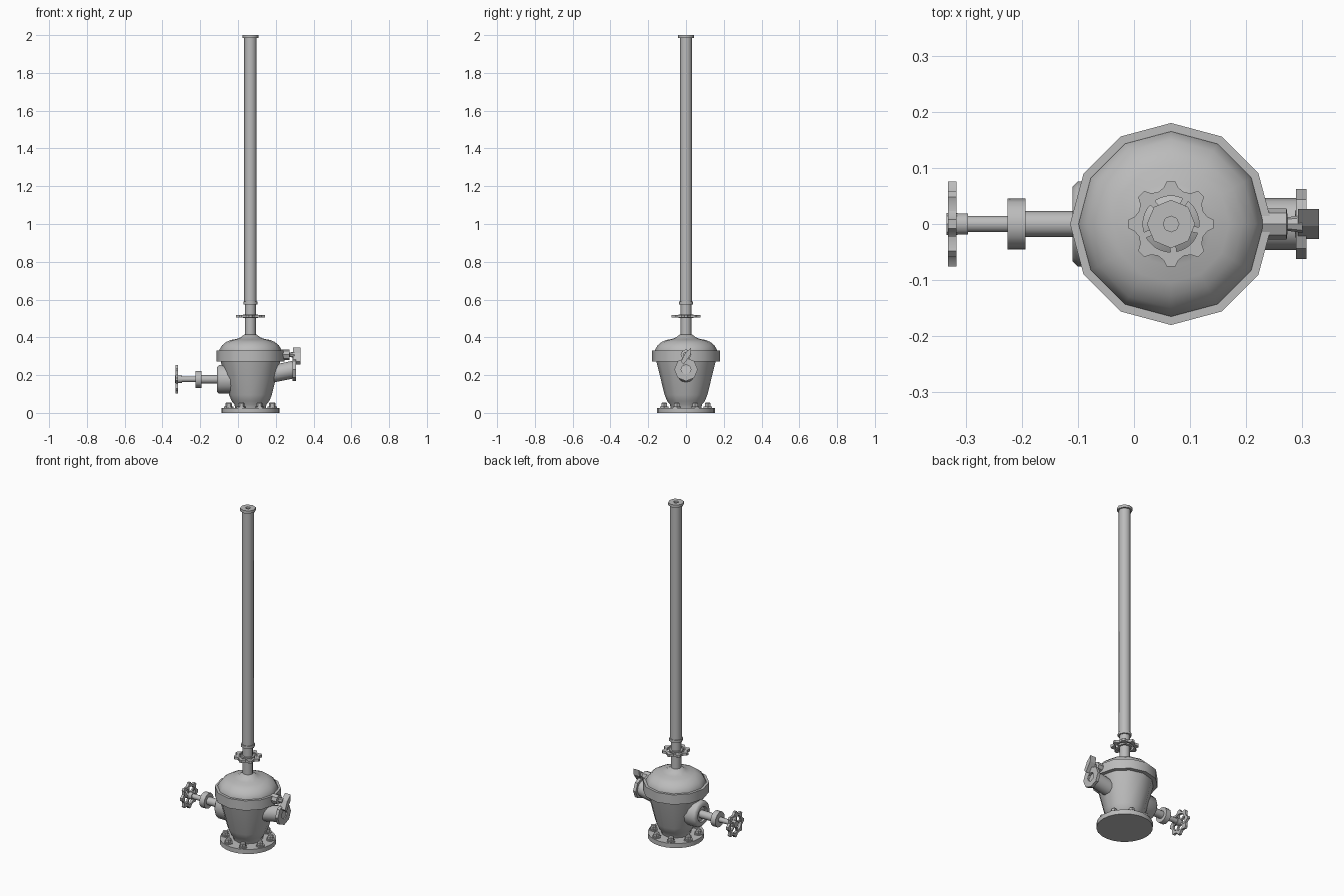
import bpy, bmesh, math
from mathutils import Matrix, Vector

cube = bpy.data.objects.get("Cube")
if cube:
    bpy.data.objects.remove(cube)

grey = bpy.data.materials.new("cast iron grey")
grey.use_nodes = True
colour = (0.5, 0.5, 0.5, 1)
grey.diffuse_color = colour
grey.node_tree.nodes["Principled BSDF"].inputs["Base Color"].default_value = colour

AXIS = 0.066  # x of the upright axis
UP = Vector((0, 0, 1))


def finish(name, bm, origin, direction, smooth=50):
    """Turn a part built along z into an object pointing along direction."""
    bmesh.ops.recalc_face_normals(bm, faces=bm.faces)
    turn = UP.rotation_difference(Vector(direction)).to_matrix().to_4x4()
    bm.transform(Matrix.Translation(origin) @ turn)
    mesh = bpy.data.meshes.new(name)
    bm.to_mesh(mesh)
    bm.free()
    mesh.materials.append(grey)
    obj = bpy.data.objects.new(name, mesh)
    bpy.context.collection.objects.link(obj)
    if smooth:
        bpy.ops.object.select_all(action='DESELECT')
        obj.select_set(True)
        bpy.context.view_layer.objects.active = obj
        bpy.ops.object.shade_smooth_by_angle(angle=math.radians(smooth))
    return obj


def polar(r, a, z=0):
    return (r * math.cos(a), r * math.sin(a), z)


def lathe(name, profile, sides, origin=(AXIS, 0, 0), direction=UP, smooth=50):
    """Revolve (radius, height) points, closing both ends."""
    bm = bmesh.new()
    rings = [[bm.verts.new(polar(r, math.tau * i / sides, z)) for i in range(sides)]
             for r, z in profile]
    for low, high in zip(rings, rings[1:]):
        for i in range(sides):
            j = (i + 1) % sides
            bm.faces.new((low[i], low[j], high[j], high[i]))
    bm.faces.new(rings[0])
    bm.faces.new(rings[-1])
    return finish(name, bm, origin, direction, smooth)


def handwheel(name, origin, direction, hub, thick=0.015):
    """Knobbed rim with five spokes."""
    bm = bmesh.new()
    sector = [(-0.1, 0.076), (0.1, 0.076), (0.2, 0.066), (0.39, 0.061), (0.585, 0.066)]
    outline = [(a + math.tau * k / 8, r) for k in range(8) for a, r in sector]
    half = thick / 2
    loops = []
    for inner, z in ((False, -half), (False, half), (True, half), (True, -half)):
        loops.append([bm.verts.new(polar(0.05 if inner else r, a, z)) for a, r in outline])
    n = len(outline)
    for k in range(4):
        a, b = loops[k], loops[(k + 1) % 4]
        for i in range(n):
            j = (i + 1) % n
            bm.faces.new((a[i], a[j], b[j], b[i]))
    for k in range(5):
        spoke = Matrix.Rotation(math.radians(59 + 72 * k), 4, 'Z')
        spoke = spoke @ Matrix.Translation((0.03, 0, 0)) @ Matrix.Diagonal((0.05, 0.011, 0.01, 1))
        bmesh.ops.create_cube(bm, size=1, matrix=spoke)
    bmesh.ops.create_cone(bm, cap_ends=True, segments=8, radius1=hub, radius2=hub,
                          depth=thick * 1.3)
    return finish(name, bm, origin, direction, 30)


# Base flange and its bolts
lathe("base_flange", [(0.153, 0), (0.153, 0.027)], 24)
for k in range(8):
    x, y, _ = polar(0.125, math.tau * (k + 0.5) / 8)
    lathe("base_bolt", [(0.025, 0.025), (0.025, 0.034), (0.017, 0.034), (0.017, 0.05),
                        (0.012, 0.056)], 6, (AXIS + x, y, 0), smooth=0)

# Pot, collar and domed lid
lathe("pot_body", [(0.08, 0.02), (0.085, 0.045), (0.1, 0.063), (0.113, 0.095),
                   (0.159, 0.28)], 12)
lathe("pot_collar", [(0.15, 0.272), (0.18, 0.272), (0.18, 0.33), (0.15, 0.33)], 12)
lathe("domed_lid", [(0.165, 0.32), (0.165, 0.333), (0.15, 0.358), (0.128, 0.376),
                    (0.104, 0.386), (0.075, 0.391), (0.05, 0.401), (0.033, 0.415)], 12)

# Upright pipe with collar, cap and handwheel
lathe("pipe_neck", [(0.029, 0.4), (0.029, 0.58)], 8)
lathe("pipe_collar", [(0.031, 0.574), (0.038, 0.574), (0.038, 0.59), (0.031, 0.59)], 8)
lathe("tall_pipe", [(0.033, 0.58), (0.033, 1.99)], 8)
lathe("pipe_cap", [(0.033, 1.984), (0.043, 1.984), (0.043, 2.0), (0.014, 2.0),
                   (0.014, 1.99)], 8)
handwheel("upright_handwheel", (AXIS, 0, 0.512), UP, 0.04)

# Side valve on the model's right
side = (0, 0, 0.178)
out = (-1, 0, 0)
lathe("side_boss", [(0.076, 0.0), (0.076, 0.1), (0.066, 0.11), (0.045, 0.11),
                    (0.04, 0.1)], 12, side, out)
lathe("side_pipe", [(0.023, 0.06), (0.023, 0.2)], 12, side, out)
lathe("side_flange", [(0.045, 0.193), (0.045, 0.225)], 12, side, out)
lathe("side_stem", [(0.015, 0.22), (0.015, 0.296), (0.02, 0.296), (0.02, 0.325)], 10, side, out)
handwheel("side_handwheel", (-0.324, 0, 0.178), out, 0.02)

# Outlet spout on the model's left
start, end = Vector((0.15, 0, 0.2)), Vector((0.296, 0, 0.23))
lathe("outlet_spout", [(0.046, 0), (0.046, (end - start).length)], 12, start, end - start)
lathe("outlet_flange", [(0.062, 0), (0.062, 0.018), (0.026, 0.018), (0.026, 0.004)], 8,
      (0.289, 0, 0.23), (1, 0, 0), 30)

# Small tap above the spout
lathe("tap_stem", [(0.028, 0.22), (0.028, 0.272), (0.012, 0.274), (0.016, 0.3)], 8,
      (0, 0, 0.308), (1, 0, 0), 30)
bm = bmesh.new()
blade = [(-0.027, 0.272), (-0.012, 0.257), (0.024, 0.308), (0.027, 0.345), (-0.004, 0.318)]
face = bm.faces.new([bm.verts.new((0.292, y, z)) for y, z in blade])
pushed = bmesh.ops.extrude_face_region(bm, geom=[face])["geom"]
bmesh.ops.translate(bm, vec=(0.038, 0, 0),
                    verts=[v for v in pushed if isinstance(v, bmesh.types.BMVert)])
finish("tap_handle", bm, (0, 0, 0), UP, 0)
